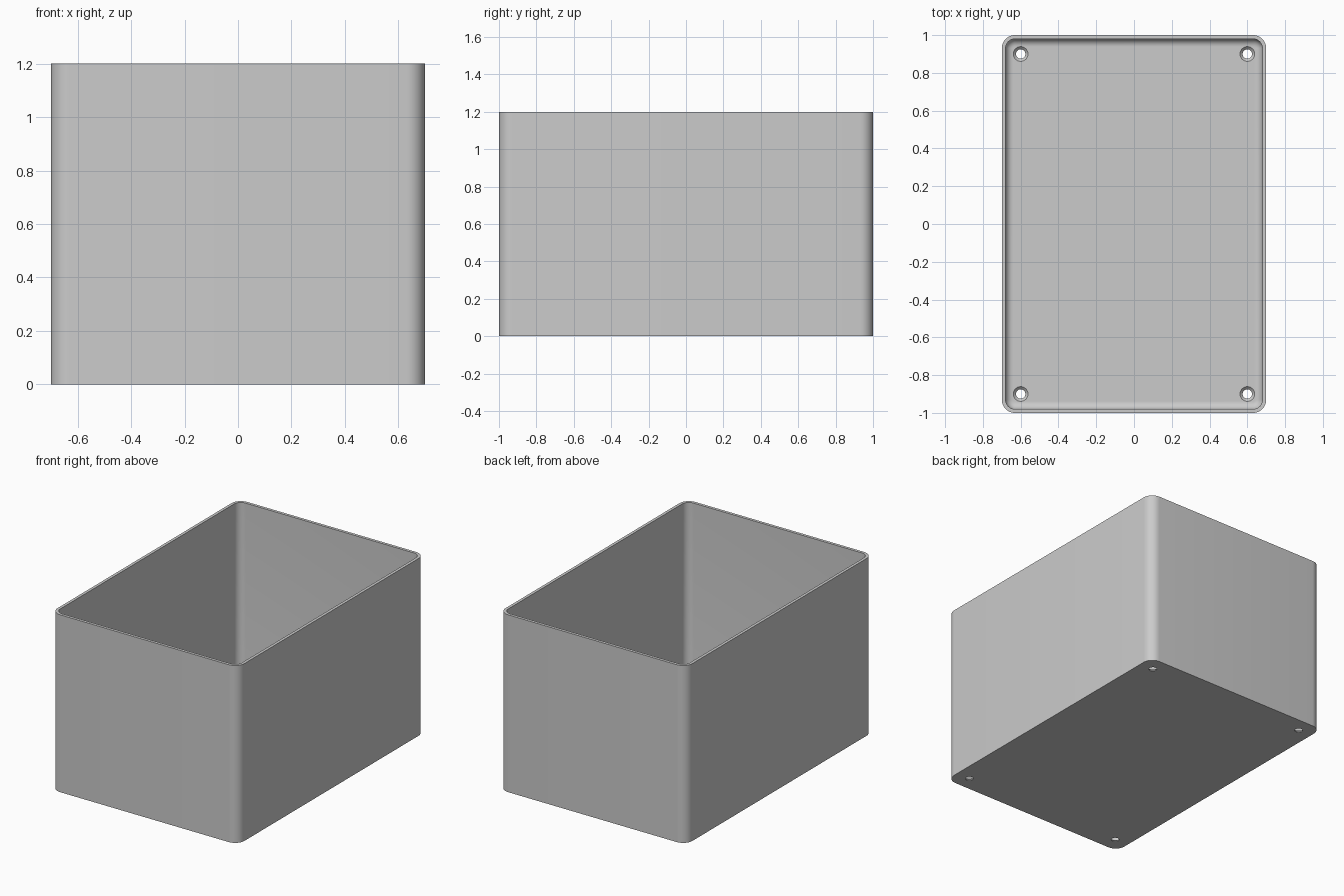
import bpy, bmesh, math

cube = bpy.data.objects.get("Cube")
if cube:
    bpy.data.objects.remove(cube)

HALF_X, HALF_Y, HEIGHT = 0.7, 1.0, 1.2
RADIUS, WALL, FLOOR, FILLET = 0.07, 0.02, 0.02, 0.04

grey = bpy.data.materials.new("plain grey")
grey.use_nodes = True
colour = (0.6, 0.6, 0.6, 1)
grey.diffuse_color = colour
grey.node_tree.nodes["Principled BSDF"].inputs["Base Color"].default_value = colour


def make_object(name, bm):
    bmesh.ops.recalc_face_normals(bm, faces=bm.faces)
    mesh = bpy.data.meshes.new(name)
    bm.to_mesh(mesh)
    bm.free()
    mesh.materials.append(grey)
    obj = bpy.data.objects.new(name, mesh)
    bpy.context.collection.objects.link(obj)
    return obj


def rounded_loop(inset, z, steps=10):
    """Rounded rectangle, offset inwards by inset."""
    r = RADIUS - inset
    cx, cy = HALF_X - RADIUS, HALF_Y - RADIUS
    points = []
    for quarter, (sx, sy) in enumerate(((1, 1), (-1, 1), (-1, -1), (1, -1))):
        for i in range(steps + 1):
            a = (quarter + i / steps) * math.pi / 2
            points.append((sx * cx + r * math.cos(a), sy * cy + r * math.sin(a), z))
    return points


def circle_loop(x, y, r, z, sides=32):
    return [(x + r * math.cos(a), y + r * math.sin(a), z)
            for a in (math.tau * i / sides for i in range(sides))]


def loft(bm, loops):
    """Skin a stack of matching loops and cap both ends."""
    rings = [[bm.verts.new(p) for p in loop] for loop in loops]
    for a, b in zip(rings, rings[1:]):
        for i in range(len(a)):
            j = (i + 1) % len(a)
            bm.faces.new((a[i], a[j], b[j], b[i]))
    bm.faces.new(rings[0])
    bm.faces.new(rings[-1])


# Open box: outside wall, rim, inside wall, fillet and floor
profile = [(0, 0), (0, HEIGHT), (WALL, HEIGHT)]
for i in range(9):
    a = i / 8 * math.pi / 2
    profile.append((WALL + FILLET * (1 - math.cos(a)),
                    FLOOR + FILLET * (1 - math.sin(a))))
bm = bmesh.new()
loft(bm, [rounded_loop(inset, z) for inset, z in profile])
box = make_object("open_box", bm)

# Countersunk screw holes in the floor corners
bm = bmesh.new()
for x in (-0.6, 0.6):
    for y in (-0.9, 0.9):
        loft(bm, [circle_loop(x, y, r, z) for r, z in
                  ((0.025, -0.05), (0.025, 0.006), (0.039, FLOOR), (0.039, 0.05))])
cutter = make_object("screw_hole_cutter", bm)
cutter.hide_render = True

cut = box.modifiers.new("screw_holes", "BOOLEAN")
cut.operation = "DIFFERENCE"
cut.solver = "EXACT"
cut.object = cutter
bpy.context.view_layer.objects.active = box
box.select_set(True)
bpy.ops.object.modifier_apply(modifier=cut.name)
bpy.data.objects.remove(cutter)
bpy.ops.object.shade_smooth_by_angle(angle=math.radians(30))
